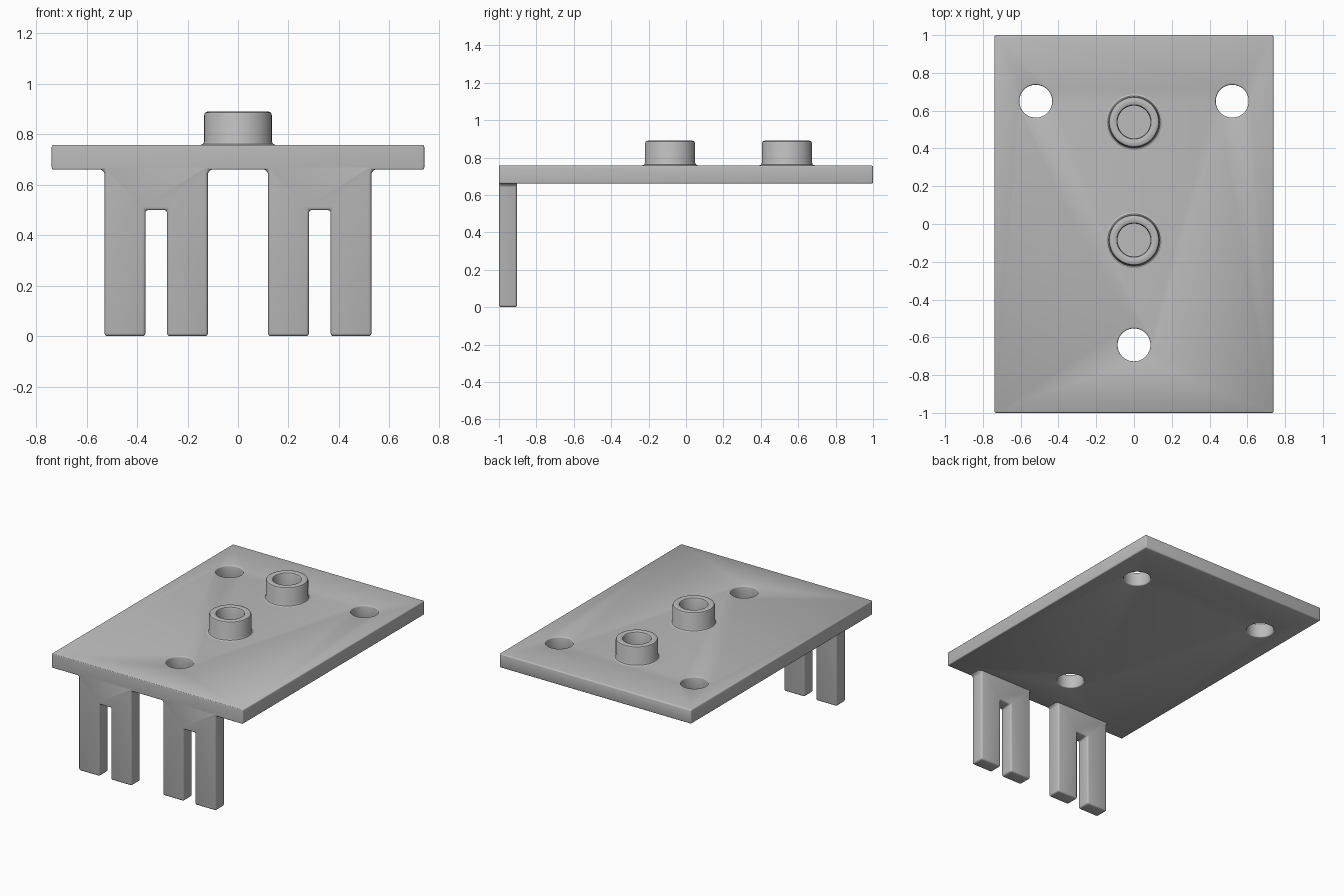
import bpy, bmesh, math
from mathutils import Matrix, Vector

cube = bpy.data.objects.get("Cube")
if cube:
    bpy.data.objects.remove(cube, do_unlink=True)

GREY = (0.5, 0.5, 0.5, 1)
mat = bpy.data.materials.new("plain grey")
mat.use_nodes = True
mat.diffuse_color = GREY
mat.node_tree.nodes["Principled BSDF"].inputs["Base Color"].default_value = GREY

BOTTOM, TOP, ROUND = 0.66, 0.758, 0.012


def add_object(name, bm):
    bmesh.ops.recalc_face_normals(bm, faces=bm.faces)
    mesh = bpy.data.meshes.new(name)
    bm.to_mesh(mesh)
    bm.free()
    mesh.materials.append(mat)
    obj = bpy.data.objects.new(name, mesh)
    bpy.context.collection.objects.link(obj)
    return obj


def smooth(obj):
    bpy.ops.object.select_all(action='DESELECT')
    obj.select_set(True)
    bpy.context.view_layer.objects.active = obj
    bpy.ops.object.shade_smooth_by_angle(angle=math.radians(40))


def round_edges(obj, width=ROUND):
    mod = obj.modifiers.new("rounded edges", 'BEVEL')
    mod.width = width
    mod.segments = 3
    mod.limit_method = 'ANGLE'
    mod.angle_limit = math.radians(40)
    mod.use_clamp_overlap = False


def apply_modifiers(obj):
    graph = bpy.context.evaluated_depsgraph_get()
    obj.data = bpy.data.meshes.new_from_object(obj.evaluated_get(graph))
    obj.modifiers.clear()


# Base plate with three through holes
bm = bmesh.new()
bmesh.ops.create_cube(bm, size=1, matrix=Matrix.Translation((0, 0, (TOP + BOTTOM) / 2))
                      @ Matrix.Diagonal((1.476, 2, TOP - BOTTOM, 1)))
plate = add_object("base_plate", bm)

bm = bmesh.new()
for x, y in ((-0.52, 0.65), (0.52, 0.65), (0, -0.64)):
    bmesh.ops.create_cone(bm, cap_ends=True, segments=48, radius1=0.087, radius2=0.087,
                          depth=0.4, matrix=Matrix.Translation((x, y, TOP)))
cutter = add_object("hole_cutter", bm)
cutter.hide_render = True
cut = plate.modifiers.new("holes", 'BOOLEAN')
cut.operation = 'DIFFERENCE'
cut.solver = 'EXACT'
cut.object = cutter
round_edges(plate, 0.008)
apply_modifiers(plate)
bpy.data.objects.remove(cutter, do_unlink=True)
smooth(plate)


# Hollow bosses, turned from a rounded profile
def boss(name, y):
    outer, inner, high, r = 0.134, 0.087, 0.89, 0.014
    k = r * 0.3
    profile = [(outer + r, TOP), (outer + k, TOP + k), (outer, TOP + r),
               (outer, high - r), (outer - k, high - k), (outer - r, high),
               (inner + r, high), (inner + k, high - k), (inner, high - r),
               (inner, TOP + 0.002), (0, TOP + 0.002)]
    bm = bmesh.new()
    verts = [bm.verts.new((x, 0, z)) for x, z in profile]
    edges = [bm.edges.new(pair) for pair in zip(verts, verts[1:])]
    bmesh.ops.spin(bm, geom=verts + edges, cent=(0, 0, 0), axis=(0, 0, 1),
                   angle=math.tau, steps=48)
    bmesh.ops.remove_doubles(bm, verts=bm.verts, dist=0.0005)
    obj = add_object(name, bm)
    obj.location.y = y
    smooth(obj)


boss("rear_boss", 0.54)
boss("middle_boss", -0.085)


# Two-pronged forks, flush with the front edge of the plate
def fork(name, side):
    half, slot, r = 0.205, 0.043, 0.014
    right = [(slot, 0.5), (slot, 0), (half, 0), (half, BOTTOM - r),
             (half + r * 0.3, BOTTOM - r * 0.3), (half + r, BOTTOM), (half + r, BOTTOM + 0.03)]
    outline = right + [(-x, z) for x, z in reversed(right)]
    bm = bmesh.new()
    face = bm.faces.new([bm.verts.new((side * 0.324 + x, -1, z)) for x, z in outline])
    grown = bmesh.ops.extrude_face_region(bm, geom=[face])
    verts = [v for v in grown["geom"] if isinstance(v, bmesh.types.BMVert)]
    bmesh.ops.translate(bm, verts=verts, vec=Vector((0, 0.097, 0)))
    obj = add_object(name, bm)
    round_edges(obj)
    apply_modifiers(obj)
    smooth(obj)


fork("left_fork", 1)
fork("right_fork", -1)
